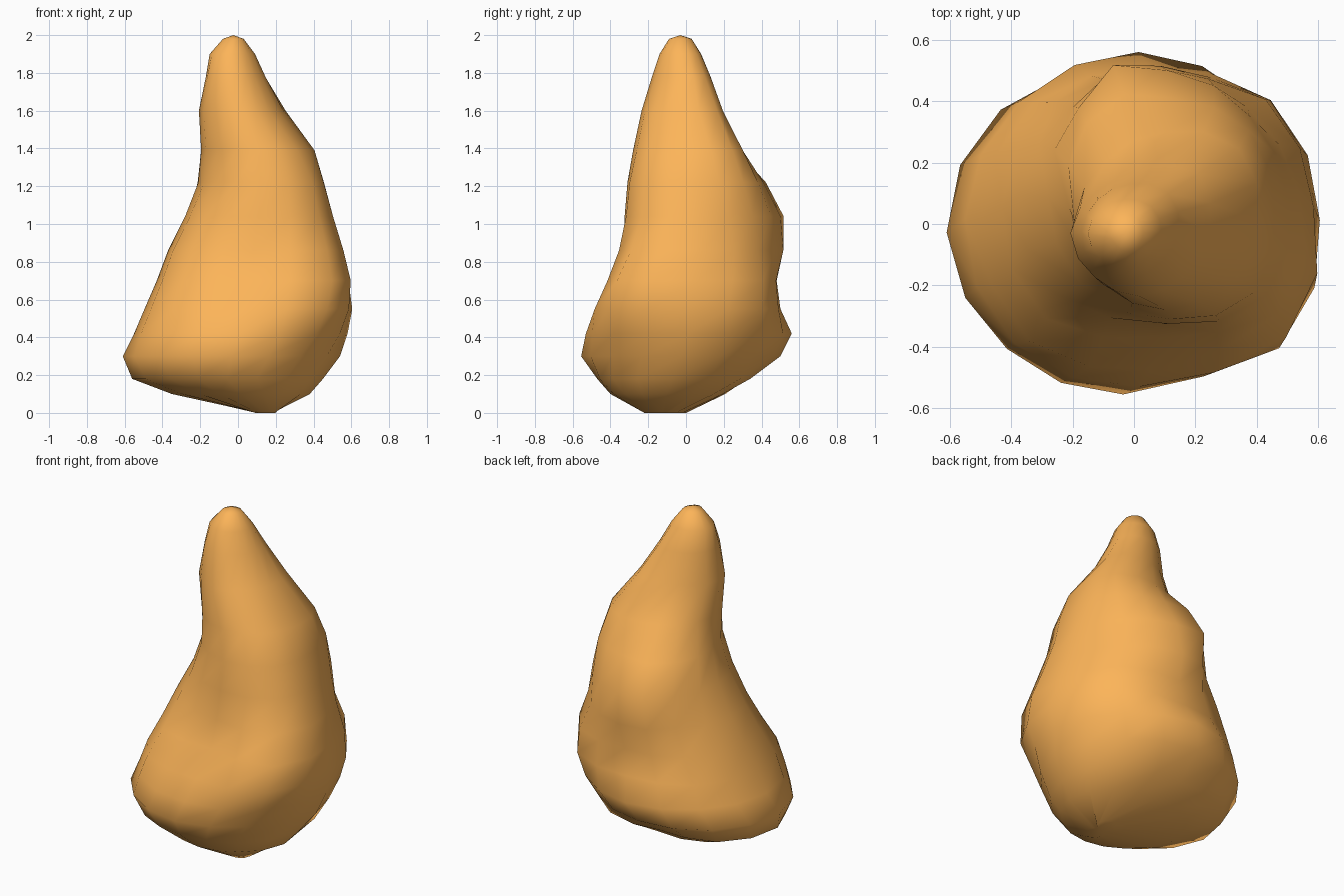
import bpy, bmesh, math

if "Cube" in bpy.data.objects:
    bpy.data.objects.remove(bpy.data.objects["Cube"])

# Horizontal sections: height, then reach from the axis towards
# E, NE, N, NW, W, SW, S, SE
SECTIONS = [
    (0.00, .17, .10, .00, -.11, -.12, .05, .22, .25),
    (0.10, .38, .29, .20, .29, .35, .37, .40, .40),
    (0.18, .45, .42, .32, .47, .56, .52, .47, .455),
    (0.30, .54, .49, .50, .57, .61, .58, .555, .51),
    (0.42, .58, .56, .56, .545, .55, .55, .53, .565),
    (0.55, .605, .60, .50, .51, .495, .51, .475, .62),
    (0.70, .585, .59, .48, .465, .43, .42, .37, .61),
    (0.86, .54, .53, .515, .41, .37, .335, .325, .54),
    (1.04, .50, .515, .50, .395, .28, .26, .325, .47),
    (1.22, .455, .48, .41, .34, .21, .212, .31, .435),
    (1.39, .405, .415, .30, .21, .195, .21, .28, .365),
    (1.60, .24, .265, .175, .16, .207, .213, .235, .235),
    (1.78, .145, .15, .13, .14, .17, .19, .18, .15),
    (1.90, .09, .08, .08, .11, .15, .155, .14, .11),
    (1.98, .03, .02, .03, .055, .08, .09, .09, .06),
]


def section_points(row):
    """Turn eight reaches into a rounded sixteen-sided loop."""
    z, reach = row[0], row[1:]
    cx, cy = (reach[0] - reach[4]) / 2, (reach[2] - reach[6]) / 2
    radii = []
    for i, d in enumerate(reach):
        a = i * math.pi / 4
        radii.append(d - cx * math.cos(a) - cy * math.sin(a))
    points = []
    for i in range(16):
        k = i // 2
        if i % 2 == 0:
            r = radii[k]
        else:
            r = (9 * (radii[k] + radii[(k + 1) % 8])
                 - radii[k - 1] - radii[(k + 2) % 8]) / 16
        if i == 5:  # squared shoulder at the back left
            r += 0.05 * math.exp(-((z - 1.05) / 0.2) ** 2)
        a = i * math.pi / 8
        points.append((cx + r * math.cos(a), cy + r * math.sin(a), z))
    return points


# Skin the sections, then close the base and the rounded tip
bm = bmesh.new()
loops = [[bm.verts.new(p) for p in section_points(row)] for row in SECTIONS]
for low, high in zip(loops, loops[1:]):
    for i in range(16):
        j = (i + 1) % 16
        bm.faces.new((low[i], low[j], high[j], high[i]))
base = bm.verts.new((0.145, -0.11, 0))
tip = bm.verts.new((-0.025, -0.03, 2.0))
for i in range(16):
    j = (i + 1) % 16
    bm.faces.new((loops[0][j], loops[0][i], base))
    bm.faces.new((loops[-1][i], loops[-1][j], tip))
bmesh.ops.recalc_face_normals(bm, faces=bm.faces)
for f in bm.faces:
    f.smooth = True

mesh = bpy.data.meshes.new("pointed_rock")
bm.to_mesh(mesh)
bm.free()
rock = bpy.data.objects.new("pointed_rock", mesh)
bpy.context.collection.objects.link(rock)

# Warm sandstone colour
mat = bpy.data.materials.new("sandstone")
mat.diffuse_color = (0.98, 0.46, 0.1, 1)
mat.use_nodes = True
mat.node_tree.nodes["Principled BSDF"].inputs["Base Color"].default_value = mat.diffuse_color
mesh.materials.append(mat)
